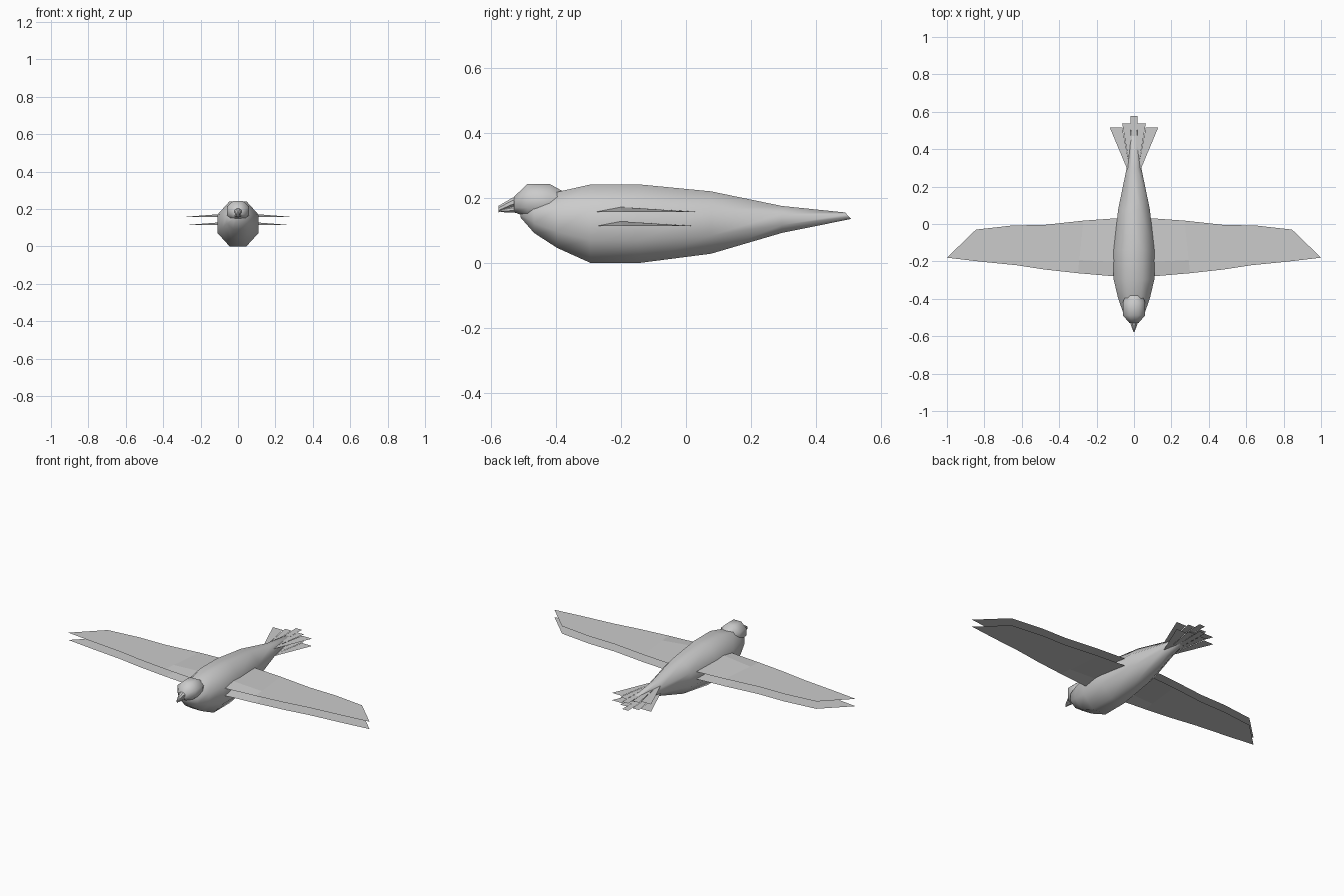
import bpy, bmesh, math

if "Cube" in bpy.data.objects:
    bpy.data.objects.remove(bpy.data.objects["Cube"])

SIDES = 8
LAYERS = (("upper", 0.157), ("lower", 0.113))


def make_object(name, bm):
    bmesh.ops.recalc_face_normals(bm, faces=bm.faces)
    mesh = bpy.data.meshes.new(name)
    bm.to_mesh(mesh)
    bm.free()
    ob = bpy.data.objects.new(name, mesh)
    bpy.context.collection.objects.link(ob)
    return ob


def loft(name, rings, angle):
    """Flat-topped octagons along y: (y, z low, z high, half width, lean)."""
    bm = bmesh.new()
    loops = []
    k = 1 / math.cos(math.pi / SIDES)
    for y, lo, hi, w, lean in rings:
        loop = []
        for i in range(SIDES):
            a = 2 * math.pi * (i + 0.5) / SIDES
            s = math.sin(a) * k
            loop.append(bm.verts.new((w * k * math.cos(a), y + lean * s,
                                      (lo + hi) / 2 + (hi - lo) / 2 * s)))
        loops.append(loop)
    for a, b in zip(loops, loops[1:]):
        for i in range(SIDES):
            j = (i + 1) % SIDES
            bm.faces.new((a[i], a[j], b[j], b[i]))
    bm.faces.new(loops[0])
    bm.faces.new(loops[-1])
    ob = make_object(name, bm)
    bpy.ops.object.select_all(action='DESELECT')
    bpy.context.view_layer.objects.active = ob
    ob.select_set(True)
    bpy.ops.object.shade_smooth_by_angle(angle=math.radians(angle))
    return ob


# Body
loft("body", [(-0.51, 0.14, 0.17, 0.02, 0), (-0.468, 0.092, 0.195, 0.06, 0),
              (-0.397, 0.046, 0.218, 0.085, 0), (-0.295, 0.0, 0.241, 0.109, 0),
              (-0.14, 0.0, 0.241, 0.109, 0), (0.077, 0.028, 0.22, 0.085, 0),
              (0.295, 0.092, 0.175, 0.04, 0), (0.499, 0.135, 0.155, 0.02, -0.009)], 50)

# Head
loft("head", [(-0.53, 0.157, 0.203, 0.024, 0), (-0.488, 0.138, 0.243, 0.06, 0),
              (-0.42, 0.13, 0.243, 0.06, 0), (-0.37, 0.15, 0.215, 0.04, 0)], 50)

# Beak halves
loft("upper_beak", [(-0.515, 0.172, 0.205, 0.022, 0), (-0.535, 0.172, 0.2, 0.018, 0),
                    (-0.578, 0.155, 0.175, 0.003, 0)], 30)
loft("lower_beak", [(-0.505, 0.152, 0.175, 0.02, 0), (-0.535, 0.155, 0.175, 0.014, 0),
                    (-0.572, 0.156, 0.165, 0.003, 0)], 30)

# Wing stations: (x front, y front, x back, y back, root lift)
WING = [(0.07, -0.283, 0.07, 0.032, 0.018), (0.10, -0.28, 0.10, 0.03, 0.015),
        (0.30, -0.263, 0.27, 0.018, 0), (0.48, -0.243, 0.48, -0.005, 0),
        (0.63, -0.22, 0.65, -0.008, 0), (0.83, -0.2, 0.845, -0.03, 0),
        (1.0, -0.18, 1.0, -0.18, 0)]


def wing(name, side, z):
    bm = bmesh.new()
    rows = []
    for xf, yf, xb, yb, lift in WING[:-1]:
        rows.append([bm.verts.new((side * (xf + (xb - xf) * t), yf + (yb - yf) * t, z + lift * h))
                     for t, h in ((0, 0), (0.25, 1), (1, 0))])
    for a, b in zip(rows, rows[1:]):
        for i in range(2):
            bm.faces.new((a[i], a[i + 1], b[i + 1], b[i]))
    tip = bm.verts.new((side * WING[-1][0], WING[-1][1], z))
    for i in range(2):
        bm.faces.new((rows[-1][i], rows[-1][i + 1], tip))
    make_object(name, bm)


# Tail feathers: (inner base x, outer base x, inner tip x, outer tip x, tip y)
FEATHERS = [(-0.01, 0.01, -0.02, 0.02, 0.578), (0.01, 0.02, 0.02, 0.063, 0.537),
            (0.02, 0.035, 0.063, 0.13, 0.517)]


def feather(name, side, z, shape):
    bi, bo, ti, to, y = shape
    bm = bmesh.new()
    bm.faces.new([bm.verts.new((side * px, py, z))
                  for px, py in ((bi, 0.29), (bo, 0.29), (to, y), (ti, y))])
    make_object(name, bm)


# Upper and lower surfaces of wings and tail
for layer, z in LAYERS:
    feather(f"{layer}_tail_feather_middle", 1, z, FEATHERS[0])
    for label, side in (("left", 1), ("right", -1)):
        wing(f"{layer}_wing_{label}", side, z)
        for n, shape in enumerate(FEATHERS[1:], 1):
            feather(f"{layer}_tail_feather_{label}_{n}", side, z, shape)
